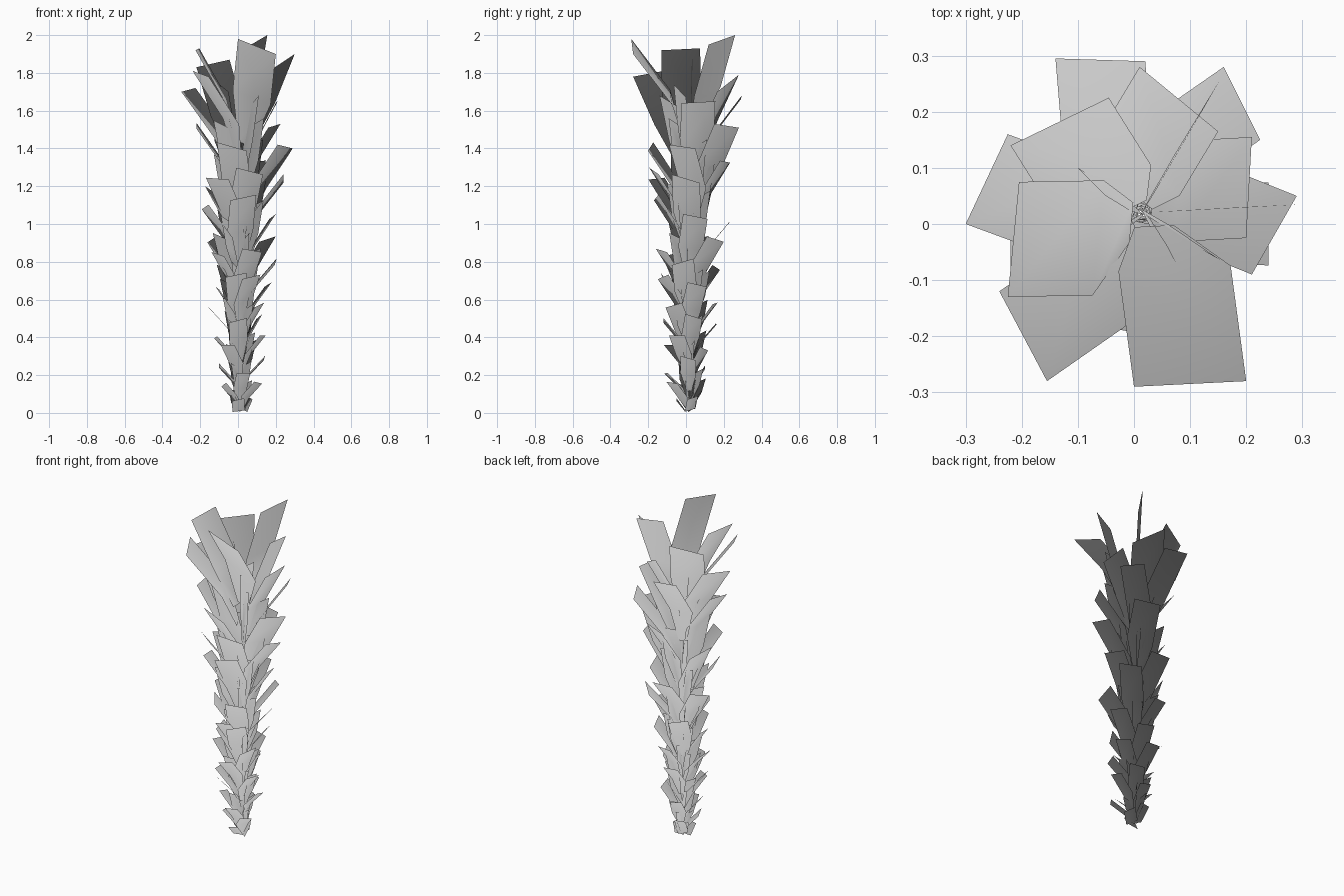
import bpy, bmesh, math, random
from mathutils import Vector

if "Cube" in bpy.data.objects:
    bpy.data.objects.remove(bpy.data.objects["Cube"])

random.seed(4)
AXIS = Vector((0.015, 0.02, 0))


def card(bm, t1, t2, mid=0.33, blade=False):
    """Bent leaf card: wide tip edge, wide middle, narrow base on the axis."""
    t1, t2 = Vector(t1), Vector(t2)
    tip, half = (t1 + t2) / 2, (t2 - t1) / 2
    drop = 0.11 + 0.21 * tip.z
    out = Vector((tip.x, tip.y, 0)) - AXIS
    along = Vector((half.x, half.y, 0)).normalized()
    slip = Vector() if blade else along * out.dot(along)
    m = AXIS + (out - slip) * mid + slip * 0.75 + Vector((0, 0, tip.z - drop * 0.52))
    b = AXIS + out * 0.08 + slip * 0.2 + Vector((0, 0, max(0.02, tip.z - drop)))
    rows = [(b, half * 0.35), (m, half), (tip, half)]
    v = []
    for c, h in rows:
        pair = []
        for s in (-1, 1):
            p = c + h * s
            p.z = max(p.z, 0.005)
            pair.append(bm.verts.new(p))
        v.append(pair)
    for lo, hi in zip(v, v[1:]):
        f = bm.faces.new((lo[0], lo[1], hi[1], hi[0]))
        f.smooth = True
        f.normal_update()
        if f.normal.z < 0:
            f.normal_flip()


def finish(bm, name):
    me = bpy.data.meshes.new(name)
    bm.to_mesh(me)
    bm.free()
    # foliage shading: normals point up and slightly outward
    normals = []
    for v in me.vertices:
        d = Vector((v.co.x, v.co.y, 0)) - AXIS
        d.z = 0
        normals.append((d.normalized() * 0.2 + d * 0.5 + Vector((0, 0, 1))).normalized())
    me.normals_split_custom_set_from_vertices(normals)
    ob = bpy.data.objects.new(name, me)
    bpy.context.collection.objects.link(ob)


# crown leaves, given by the two corners of each tip edge
crown = [
    ((0, -.29, 1.98), (.2, -.28, 1.90)),
    ((-.24, -.12, 1.81), (-.155, -.28, 1.78)),
    ((-.205, .075, 1.93), (-.225, -.13, 1.92)),
    ((-.225, .16, 1.72), (-.30, 0, 1.70)),
    ((-.045, .225, 1.87), (-.22, .14, 1.83)),
    ((.02, .29, 1.66), (-.14, .295, 1.68)),
    ((.15, .165, 1.70), (.01, .28, 1.79)),
    ((.225, .15, 1.53), (.16, .28, 1.51)),
    ((.20, -.025, 1.64), (.21, .155, 1.65)),
    ((.21, -.09, 1.42), (.29, .05, 1.40)),
]
bm = bmesh.new()
for t1, t2 in crown:
    card(bm, t1, t2)
finish(bm, "crown_leaves")

# upright cross blades of the crown
bm = bmesh.new()
for t1, t2 in [((.07, .12, 1.95), (.155, .26, 2.0)),
               ((.195, .03, 1.83), (.30, .035, 1.90)),
               ((.06, 0, 1.67), (.155, -.065, 1.74)),
               ((.06, -.04, 1.62), (.11, -.14, 1.68)),
               ((-.05, .05, 1.70), (-.10, .10, 1.74)),
               ((-.03, -.02, 1.50), (-.13, -.08, 1.55))]:
    card(bm, t1, t2, 0.55, True)
finish(bm, "crown_blades")

# lower leaves: heading in degrees, tip radius, tip height
lower = [
    (180, .22, 1.53), (-100, .19, 1.42), (70, .22, 1.34), (-70, .18, 1.29),
    (0, .24, 1.25), (235, .19, 1.25), (155, .16, 1.19), (280, .16, 1.15),
    (195, .18, 1.10), (15, .19, 1.05), (90, .23, 1.02), (300, .15, .87),
    (45, .22, .93), (155, .15, .93), (215, .13, .85), (-5, .20, .81),
    (110, .17, .78), (-60, .14, .73), (265, .13, .74), (20, .17, .69),
    (190, .11, .67), (75, .16, .59), (170, .15, .56), (-30, .13, .58),
    (270, .12, .50), (20, .12, .52), (92, .16, .48), (190, .12, .41),
    (-20, .14, .42), (60, .11, .35), (240, .11, .37), (5, .14, .30),
    (180, .10, .26), (90, .10, .25), (285, .11, .22), (-35, .13, .17),
    (200, .08, .16), (100, .08, .13), (30, .07, .09), (270, .05, .08),
]
leaves, blades = bmesh.new(), bmesh.new()
for i, (deg, r, z) in enumerate(lower):
    a = math.radians(deg)
    d = Vector((math.cos(a), math.sin(a), 0))
    side = Vector((-d.y, d.x, random.uniform(-.35, .35)))
    tip = d * r + Vector((0, 0, z - 0.01))
    w = (0.06 + 0.07 * z) / 2
    card(leaves, tip - side * w, tip + side * w)
    # radial blade crossing the spiral at the same level
    a += math.radians(137.5)
    d = Vector((math.cos(a), math.sin(a), 0.45))
    tip = AXIS + Vector((d.x, d.y, 0)) * r * 0.45 + Vector((0, 0, z))
    card(blades, tip - d * w * .8, tip + d * w * .8, 0.6, True)
finish(leaves, "lower_leaves")
finish(blades, "lower_blades")
